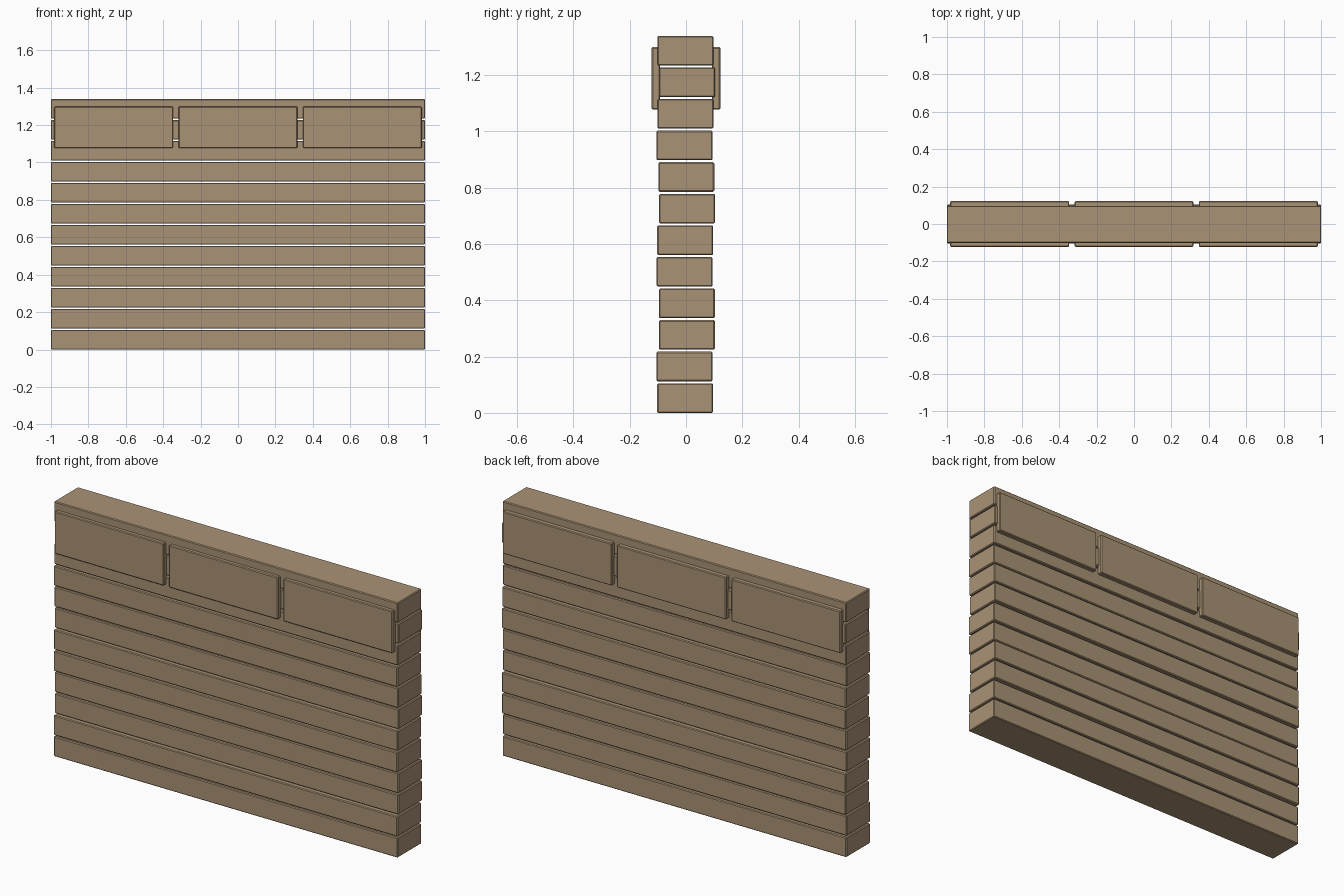
import bpy
import bmesh

if "Cube" in bpy.data.objects:
    bpy.data.objects.remove(bpy.data.objects["Cube"])

wood = bpy.data.materials.new("wood")
wood.diffuse_color = (0.40, 0.29, 0.18, 1)
wood.use_nodes = True
wood.node_tree.nodes["Principled BSDF"].inputs["Base Color"].default_value = wood.diffuse_color


def board(name, center, size, bevel):
    """Box with a narrow chamfer on every edge."""
    bm = bmesh.new()
    bmesh.ops.create_cube(bm, size=1)
    bmesh.ops.scale(bm, vec=size, verts=bm.verts)
    bmesh.ops.bevel(bm, geom=bm.edges[:], offset=bevel, segments=1, affect='EDGES')
    mesh = bpy.data.meshes.new(name)
    bm.to_mesh(mesh)
    bm.free()
    mesh.materials.append(wood)
    obj = bpy.data.objects.new(name, mesh)
    obj.location = center
    bpy.context.collection.objects.link(obj)
    return obj


# Stacked planks, each slightly out of line in depth
HEIGHT, PITCH = 0.105, 0.1122
shifts = [-0.003, -0.005, 0.003, 0.003, -0.005, -0.003,
          0.004, 0.001, -0.005, -0.002, 0.004, -0.002]
for i, dy in enumerate(shifts):
    board(f"plank_{i + 1}", (0, dy, HEIGHT / 2 + i * PITCH), (2, 0.199, HEIGHT), 0.004)

# Three cover panels near the top on both faces
for side, label in ((-1, "front"), (1, "back")):
    for k in (-1, 0, 1):
        board(f"{label}_panel_{k + 2}", (k * 0.665, side * 0.107, 1.188),
              (0.635, 0.03, 0.222), 0.004)
